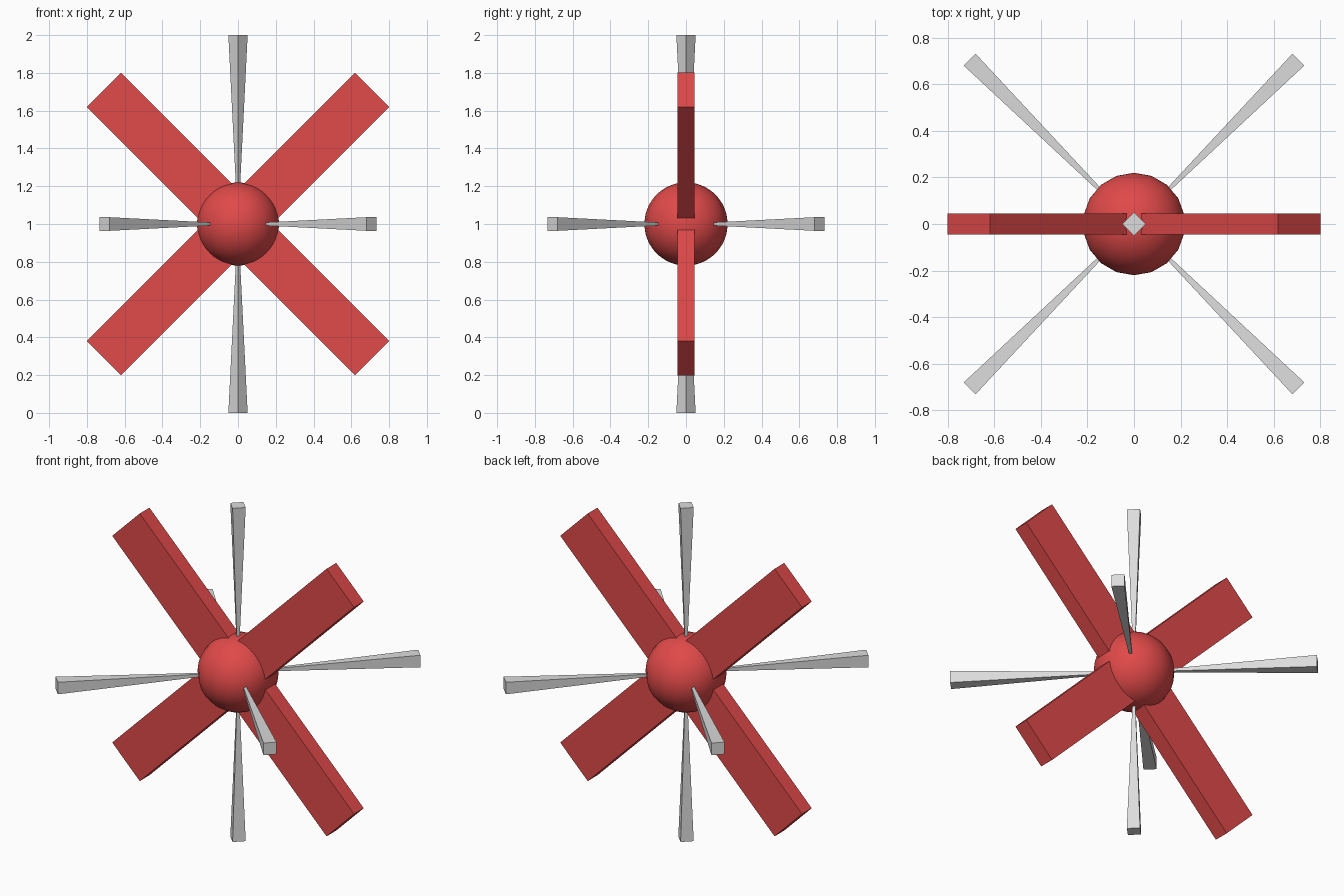
import bpy
import math
from mathutils import Vector

if "Cube" in bpy.data.objects:
    bpy.data.objects.remove(bpy.data.objects["Cube"], do_unlink=True)

CENTRE = Vector((0, 0, 1))


def make_material(name, colour):
    mat = bpy.data.materials.new(name)
    mat.use_nodes = True
    mat.diffuse_color = colour
    mat.node_tree.nodes["Principled BSDF"].inputs["Base Color"].default_value = colour
    return mat


red = make_material("red", (0.75, 0.067, 0.067, 1))
grey = make_material("light grey", (0.72, 0.72, 0.72, 1))


def finish(name, mat):
    obj = bpy.context.object
    obj.name = name
    obj.data.materials.append(mat)
    return obj


# Round hub
bpy.ops.mesh.primitive_uv_sphere_add(segments=18, ring_count=36, radius=0.22, location=CENTRE)
finish("hub", red)
bpy.ops.object.shade_smooth_by_angle(angle=math.radians(40))

# Two flat bars crossing through the hub
for name, angle in (("rising_bar", -45), ("falling_bar", 45)):
    bpy.ops.mesh.primitive_cube_add(size=1, location=CENTRE, rotation=(0, math.radians(angle), 0))
    bar = finish(name, red)
    bar.scale = (2.01, 0.092, 0.258)


# Square spikes that widen outwards from the centre
def add_spike(name, direction, roll):
    direction = Vector(direction).normalized()
    bpy.ops.mesh.primitive_cone_add(vertices=4, radius1=0.001, radius2=0.051, depth=1,
                                    location=CENTRE + direction / 2)
    spike = finish(name, grey)
    spike.rotation_mode = 'QUATERNION'
    turn = Vector((0, 0, 1)).rotation_difference(direction)
    spin = Vector((0, 0, 1)).to_track_quat('Z', 'Y')
    if abs(direction.z) < 0.5:
        turn = direction.to_track_quat('Z', 'Y')
    spike.rotation_quaternion = turn @ spin
    # Roll the section so side spikes lie flat and upright ones sit cornerwise
    for v in spike.data.vertices:
        x, y = v.co.x, v.co.y
        v.co.x = x * math.cos(roll) - y * math.sin(roll)
        v.co.y = x * math.sin(roll) + y * math.cos(roll)


add_spike("top_spike", (0, 0, 1), 0)
add_spike("bottom_spike", (0, 0, -1), 0)
for depth_name, y in (("front", -1), ("back", 1)):
    for side_name, x in (("left", 1), ("right", -1)):
        add_spike(f"{depth_name}_{side_name}_spike", (x, y, 0), math.pi / 4)
